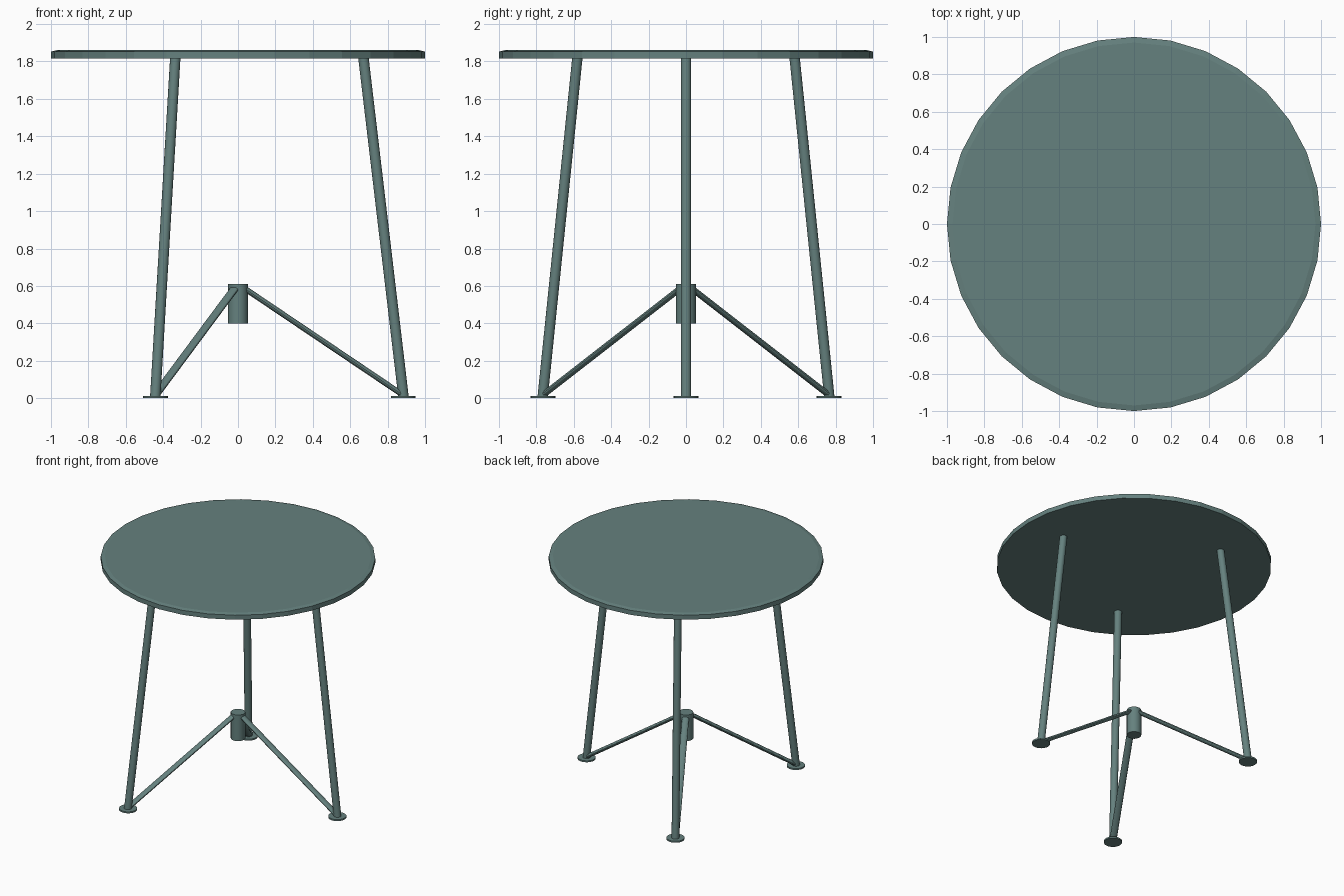
import bpy, bmesh
from math import sin, cos, pi
from mathutils import Vector, Matrix

if "Cube" in bpy.data.objects:
    bpy.data.objects.remove(bpy.data.objects["Cube"])

# Muted teal paint
paint = bpy.data.materials.new("teal_paint")
paint.diffuse_color = (0.13, 0.22, 0.21, 1)
paint.use_nodes = True
paint.node_tree.nodes["Principled BSDF"].inputs["Base Color"].default_value = paint.diffuse_color


def finish(name, bm, smooth):
    bmesh.ops.recalc_face_normals(bm, faces=bm.faces)
    mesh = bpy.data.meshes.new(name)
    bm.to_mesh(mesh)
    bm.free()
    mesh.materials.append(paint)
    ob = bpy.data.objects.new(name, mesh)
    bpy.context.collection.objects.link(ob)
    if smooth:
        bpy.ops.object.select_all(action='DESELECT')
        ob.select_set(True)
        bpy.context.view_layer.objects.active = ob
        bpy.ops.object.shade_smooth_by_angle()
    return ob


def lathe(name, profile, sides, loc=(0, 0, 0), smooth=True):
    """Closed solid of revolution from (radius, z) rings."""
    bm = bmesh.new()
    rings = [[bm.verts.new((loc[0] + r * cos(2 * pi * i / sides),
                            loc[1] + r * sin(2 * pi * i / sides), loc[2] + z))
              for i in range(sides)] for r, z in profile]
    for a, b in zip(rings, rings[1:]):
        for i in range(sides):
            j = (i + 1) % sides
            bm.faces.new((a[i], a[j], b[j], b[i]))
    bm.faces.new(rings[0])
    bm.faces.new(rings[-1])
    return finish(name, bm, smooth)


def radial_rod(name, start, end, angle, wide, thick, level_ends, sides=16):
    """Elliptical rod between (radius, z) points in a vertical plane at angle."""
    a, b = Vector((start[0], 0, start[1])), Vector((end[0], 0, end[1]))
    side = Vector((0, 1, 0))
    up = Vector((1, 0, 0)) if level_ends else side.cross((b - a).normalized())
    bm = bmesh.new()
    rings = [[bm.verts.new(p + side * wide * cos(2 * pi * i / sides)
                           + up * thick * sin(2 * pi * i / sides))
              for i in range(sides)] for p in (a, b)]
    for i in range(sides):
        j = (i + 1) % sides
        bm.faces.new((rings[0][i], rings[0][j], rings[1][j], rings[1][i]))
    for ring in rings:
        bm.faces.new(ring)
    bm.transform(Matrix.Rotation(angle, 4, 'Z'))
    return finish(name, bm, True)


# Round top with a slight softened upper rim
lathe("table_top", [(1, 1.817), (1, 1.853), (0.97, 1.86)], 32, smooth=False)

# Central hub
lathe("hub", [(0.053, 0.40), (0.053, 0.61)], 24)

# Three splayed legs, each with a foot disc and a brace to the hub
for n in range(3):
    ang = n * 2 * pi / 3
    radial_rod(f"leg_{n + 1}", (0.885, 0.005), (0.67, 1.825), ang, 0.028, 0.028, True)
    lathe(f"foot_{n + 1}", [(0.066, 0), (0.066, 0.012)], 24,
          (0.883 * cos(ang), 0.883 * sin(ang), 0))
    radial_rod(f"brace_{n + 1}", (0.03, 0.59), (0.88, 0.018), ang, 0.026, 0.015, False)
